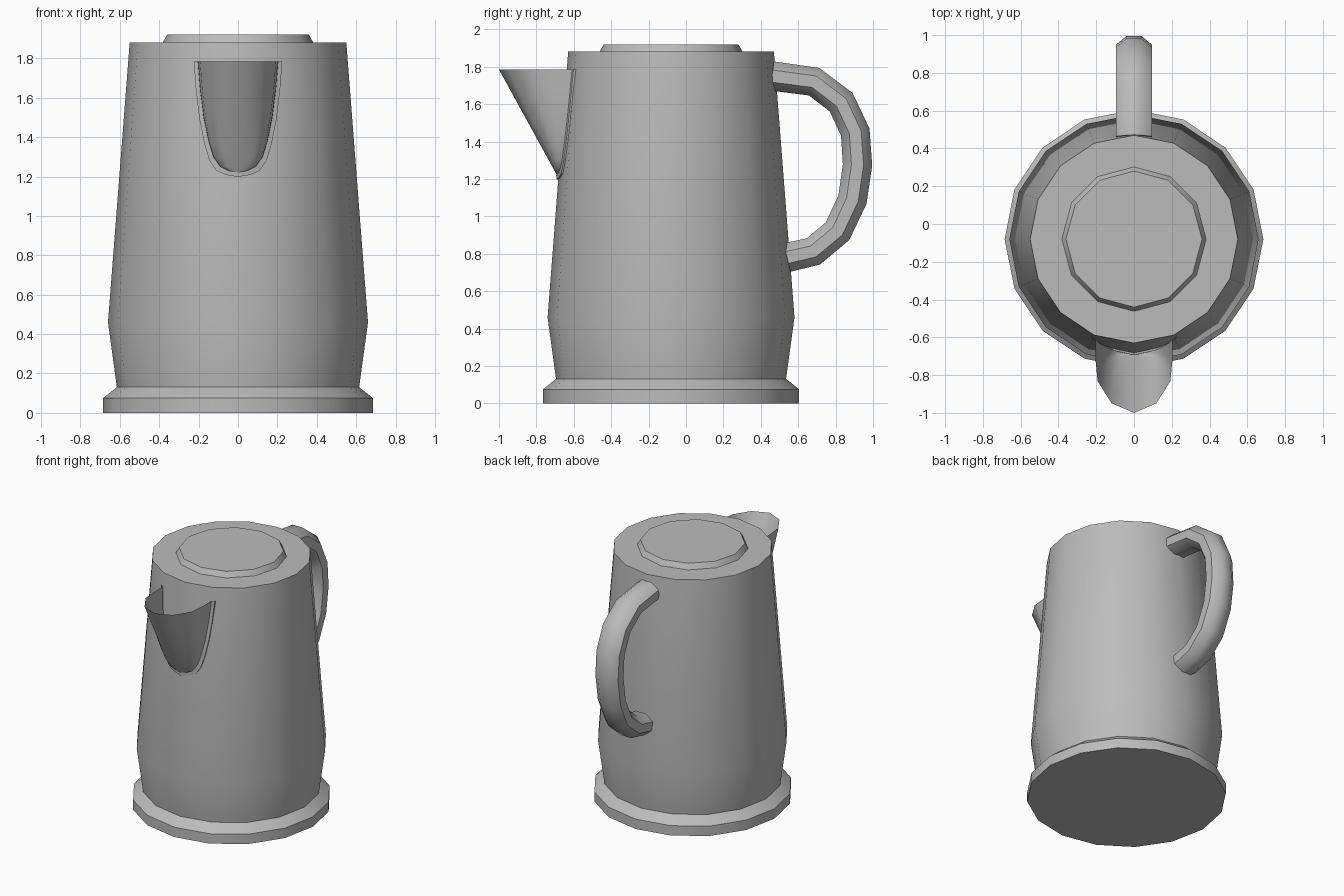
import bpy, bmesh, math
from mathutils import Vector

old = bpy.data.objects.get("Cube")
if old:
    bpy.data.objects.remove(old, do_unlink=True)

AXIS_Y = -0.08      # vertical axis of the pot
LIP_Z = 1.785       # height of the spout rim

grey = bpy.data.materials.new("plain grey")
grey.use_nodes = True
GREY = (0.5, 0.5, 0.5, 1)
grey.diffuse_color = GREY
grey.node_tree.nodes["Principled BSDF"].inputs["Base Color"].default_value = GREY


def loft(name, rings, closed=True, caps=True, angle=30):
    """Join successive rings of points with quads, optionally capping the ends."""
    bm = bmesh.new()
    rows = [[bm.verts.new(p) for p in ring] for ring in rings]
    n = len(rows[0])
    for a, b in zip(rows, rows[1:]):
        for i in range(n if closed else n - 1):
            j = (i + 1) % n
            bm.faces.new((a[i], a[j], b[j], b[i]))
    if caps:
        bm.faces.new(rows[0][::-1])
        bm.faces.new(rows[-1])
        bmesh.ops.recalc_face_normals(bm, faces=bm.faces)
    mesh = bpy.data.meshes.new(name)
    bm.to_mesh(mesh)
    bm.free()
    mesh.materials.append(grey)
    obj = bpy.data.objects.new(name, mesh)
    bpy.context.collection.objects.link(obj)
    bpy.ops.object.select_all(action='DESELECT')
    obj.select_set(True)
    bpy.context.view_layer.objects.active = obj
    bpy.ops.object.shade_smooth_by_angle(angle=math.radians(angle))
    return obj


def turned(name, sides, profile, angle=30):
    """Solid of revolution about the pot axis from (radius, z) pairs."""
    turns = [2 * math.pi * i / sides for i in range(sides)]
    return loft(name, [[(r * math.cos(t), AXIS_Y + r * math.sin(t), z) for t in turns]
                       for r, z in profile], angle=angle)


# Turned parts
turned("base", 16, [(0.685, 0), (0.685, 0.075), (0.61, 0.135)])
turned("body", 16, [(0.615, 0.13), (0.66, 0.46), (0.55, 1.88)])
turned("lid", 12, [(0.385, 1.875), (0.36, 1.92)], angle=35)

# Handle: octagonal tube swept along a bow
path = [Vector((0, y, z)) for y, z in (
    (0.46, 1.75), (0.685, 1.72), (0.83, 1.61), (0.905, 1.45), (0.917, 1.275),
    (0.89, 1.09), (0.81, 0.92), (0.68, 0.812), (0.54, 0.78))]
side = Vector((1, 0, 0))
rings = []
for i, p in enumerate(path):
    along = path[min(i + 1, len(path) - 1)] - path[max(i - 1, 0)]
    out = side.cross(along.normalized())
    ring = []
    for k in range(8):
        t = math.radians(22.5 + 45 * k)
        ring.append(p + side * 0.103 * math.cos(t) + out * 0.085 * math.sin(t))
    rings.append(ring)
loft("handle", rings, angle=50)


# Spout: horizontal sections widening from the root to the rim
def body_front(x, z):
    radius = 0.66 - 0.11 * (z - 0.46) / 1.42
    return AXIS_Y - radius + abs(x) * math.tan(math.radians(11.25))


outline = [(0.0, 1.22), (0.05, 1.23), (0.09, 1.25), (0.125, 1.3), (0.15, 1.38),
           (0.175, 1.5), (0.193, 1.64), (0.205, LIP_Z)]
section = [(-1, 0), (-0.99, 0.3), (-0.94, 0.57), (-0.58, 0.87), (0, 1),
           (0.58, 0.87), (0.94, 0.57), (0.99, 0.3), (1, 0)]
rings = []
for width, z in outline:
    back = body_front(width, z) - 0.012
    tip = -0.69 - 0.31 * (z - 1.22) / (LIP_Z - 1.22)
    rings.append([(width * sx, back + (tip - back) * sy, z) for sx, sy in section])
loft("spout", rings, closed=False, caps=False, angle=60)

# Flange: bevelled strip around the spout joint
half = [(w, z, w + 0.02 * min(1, w / 0.09), z - 0.022 * (LIP_Z - z) / 0.56)
        for w, z in outline]
loop = [(-a, b, -c, d) for a, b, c, d in half[:0:-1]] + half
inner = [(a, body_front(a, b) - 0.013, b) for a, b, c, d in loop]
outer = [(c, body_front(c, d) - 0.009, d) for a, b, c, d in loop]
root = [(c, body_front(c, d) + 0.004, d) for a, b, c, d in loop]
loft("spout_flange", [inner, outer, root], closed=False, caps=False)
